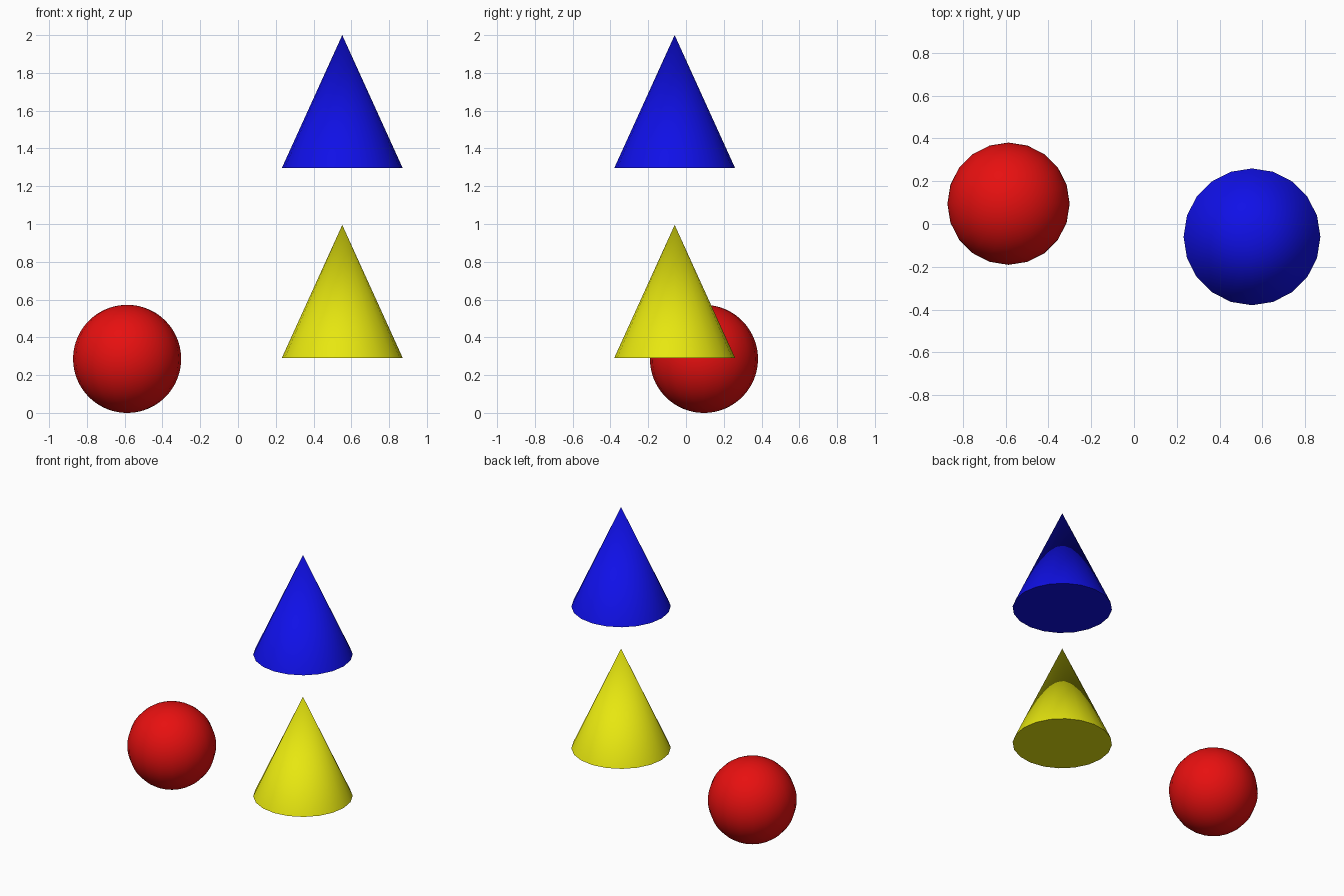
import bpy, math

if "Cube" in bpy.data.objects:
    bpy.data.objects.remove(bpy.data.objects["Cube"])

SIDES = 20


def finish(name, rgb):
    """Name, smooth and colour the active object."""
    ob = bpy.context.object
    ob.name = name
    bpy.ops.object.shade_smooth_by_angle(angle=math.radians(40))
    mat = bpy.data.materials.new(name + "_colour")
    mat.diffuse_color = (*rgb, 1)
    mat.use_nodes = True
    mat.node_tree.nodes["Principled BSDF"].inputs["Base Color"].default_value = mat.diffuse_color
    ob.data.materials.append(mat)


def cone(name, base_z, rgb):
    height = 0.704
    bpy.ops.mesh.primitive_cone_add(
        vertices=SIDES, radius1=0.32, radius2=0, depth=height,
        location=(0.552, -0.06, base_z + height / 2))
    finish(name, rgb)


# Two identical cones, one floating above the other
cone("lower_cone", 0.291, (0.8, 0.8, 0.005))
cone("upper_cone", 1.296, (0.005, 0.005, 0.8))

# Ball: few sides around, fine profile from pole to pole
bpy.ops.mesh.primitive_uv_sphere_add(
    segments=SIDES, ring_count=40, radius=0.286, location=(-0.587, 0.095, 0.286))
finish("ball", (0.8, 0.005, 0.005))
